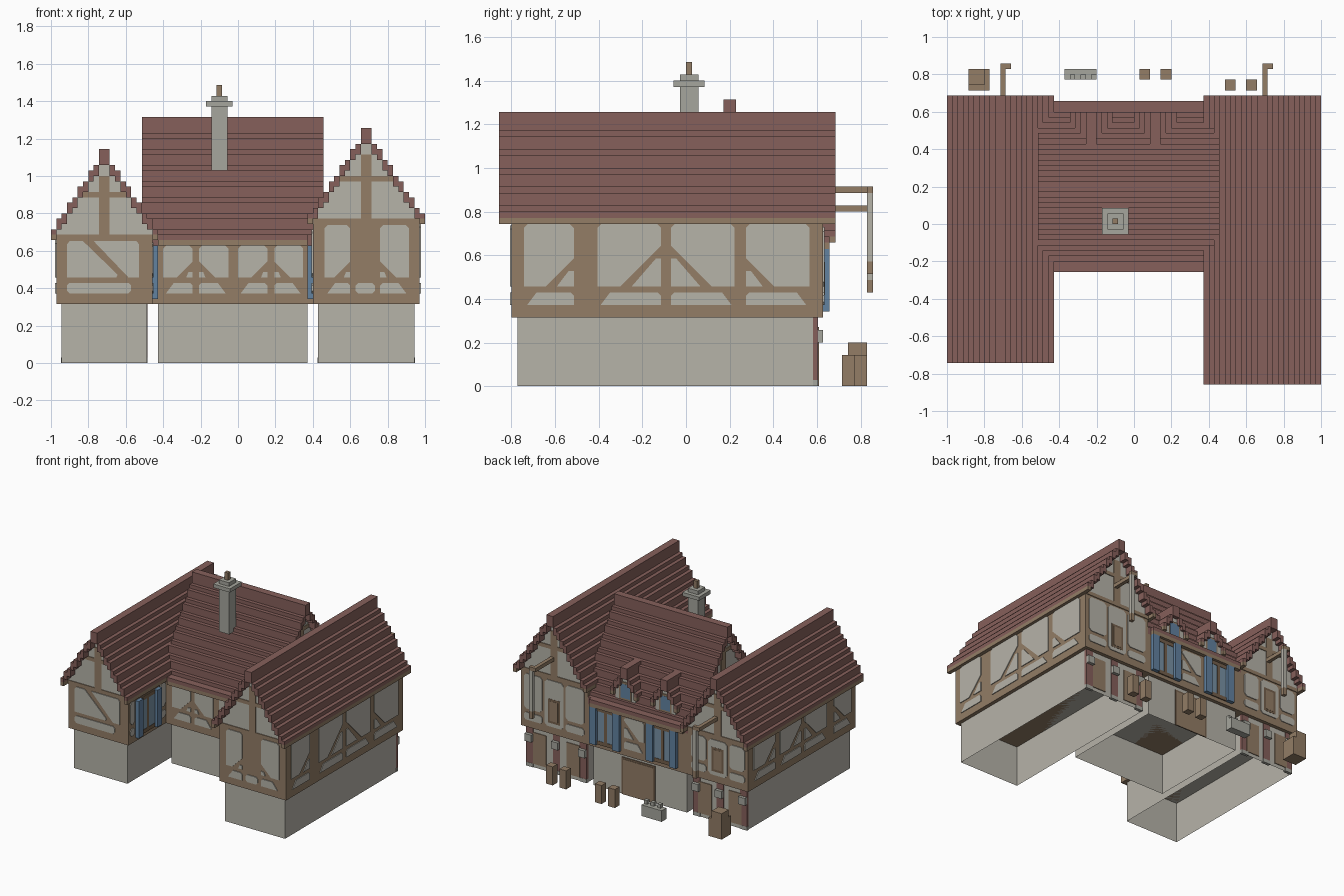
import bpy, bmesh

U = 1 / 35  # one block of the stepped style

old = bpy.data.objects.get("Cube")
if old:
    bpy.data.objects.remove(old)


def material(name, rgb):
    lin = [(c / 255 / 12.92) if c < 11 else ((c / 255 + 0.055) / 1.055) ** 2.4 for c in rgb]
    m = bpy.data.materials.new(name)
    m.use_nodes = True
    m.diffuse_color = (*lin, 1)
    m.node_tree.nodes["Principled BSDF"].inputs["Base Color"].default_value = (*lin, 1)
    return m


ROOF = material("roof tile", (134, 96, 91))
TIMBER = material("timber", (147, 125, 102))
DARK = material("dark timber", (116, 96, 76))
PLASTER = material("plaster", (182, 179, 169))
STONE = material("stone", (166, 166, 157))
BLUE = material("blue paint", (98, 130, 160))
GLASS = material("window glass", (120, 145, 165))


def finish(name, bm, mat):
    bmesh.ops.recalc_face_normals(bm, faces=bm.faces)
    me = bpy.data.meshes.new(name)
    bm.to_mesh(me)
    bm.free()
    me.materials.append(mat)
    ob = bpy.data.objects.new(name, me)
    bpy.context.scene.collection.objects.link(ob)
    return ob


def boxes(name, mat, items, hollow=False):
    """Axis-aligned blocks, each given as x, y and z ranges."""
    bm = bmesh.new()
    for x0, x1, y0, y1, z0, z1 in items:
        vs = bmesh.ops.create_cube(bm, size=1)["verts"]
        for v in vs:
            v.co = [U * (a if c < 0 else b) for c, (a, b) in zip(v.co, ((x0, x1), (y0, y1), (z0, z1)))]
    if hollow:
        bm.normal_update()
        bmesh.ops.delete(bm, geom=[f for f in bm.faces if f.normal.z < -0.9], context="FACES_ONLY")
    return finish(name, bm, mat)


def prism(name, mat, axis, start, end, polys):
    """Extrude (h, z) outlines along an axis."""
    bm = bmesh.new()
    for pts in polys:
        place = lambda c: [bm.verts.new((U * h, U * c, U * z) if axis == "y" else (U * c, U * h, U * z)) for h, z in pts]
        a, b = place(start), place(end)
        n = len(pts)
        bm.faces.new(a)
        bm.faces.new(b[::-1])
        for i in range(n):
            bm.faces.new((a[i], b[i], b[(i + 1) % n], a[(i + 1) % n]))
    return finish(name, bm, mat)


def plates(name, mat, face, polys, thick=0.2):
    axis, at, sign = face
    return prism(name, mat, axis, at, at + sign * thick, polys)


def rect(a, b, c, d):
    return [(a, c), (b, c), (b, d), (a, d)]


def octagon(a, b, c, d, k=0.7):
    return [(a + k, c), (b - k, c), (b, c + k), (b, d - k), (b - k, d), (a + k, d), (a, d - k), (a, c + k)]


def bay(a, b, top, brace=0, rise=20.5):
    """Plaster fields of one wall bay; brace 1 rises along the wall, -1 falls."""
    if not brace:
        return [octagon(a, b, 16, top), octagon(a, b, 13, 15, 0.5)]
    hi, lo = (b, a) if brace > 0 else (a, b)
    s = 1 if brace > 0 else -1
    run = min(abs(b - a) - 1.5, rise - 16)
    return [[(lo, 16), (lo, top - 0.6), (lo + s * 0.6, top), (hi - s * 0.6, top), (hi, top - 0.6),
             (hi, rise), (hi - s * run, 16)],
            [(hi - s * (run - 1.8), 16), (hi, 16), (hi, rise - 2), (hi - s * 0.8, rise - 2)],
            [(lo + s * 0.5, 13), (hi, 13), (hi, 14.5), (hi - s * 0.5, 15), (lo + s * 2, 15)]]


def column_tops(count, peak):
    return [peak] + [peak - 3 - (i // 2) * 3 - i % 2 for i in range(count - 1)]


def stepped_roof(name, axis, centre, count, peak, eave, roof_span, wall_span, eave_span=None):
    """Stair-stepped gable roof, its plaster gable and its gable timbers."""
    tops = [max(t, eave + 2) for t in column_tops(count, peak)]
    bottoms = [t - (3 if i == 0 else 2) for i, t in enumerate(tops)]
    red, brown = [], []
    for i, (lo, hi) in enumerate(zip(bottoms, tops)):
        edge = i == count - 1
        span = eave_span if edge and eave_span else roof_span
        for h in (centre + i, centre - i - 1):
            at = (h, h + 1, *span) if axis == "y" else (*span, h, h + 1)
            if edge:
                brown.append((*at, eave, eave + 1))
                lo = eave + 1
            red.append((*at, lo, hi))
    boxes(name + "_roof", ROOF, red)
    boxes(name + "_eaves", TIMBER, brown)
    right = []
    for i in range(count - 1):
        right += [(i, bottoms[i]), (i + 1, bottoms[i])]
    outline = [(centre + h, z) for h, z in right] + [(centre + count - 1, eave), (centre - count + 1, eave)]
    outline += [(centre - h, z) for h, z in reversed(right[1:])]
    prism(name + "_gable", PLASTER, axis, *wall_span, [outline])
    beams = [rect(centre - 1, centre + 1, eave, bottoms[1]),
             rect(centre - count + 1, centre + count - 1, eave, eave + 1)]
    for z in range(eave + 8, peak - 5, 8):
        half = sum(b >= z + 1 for b in bottoms)
        beams.append(rect(centre - half, centre + half, z, z + 1))
    for at, sign in zip(wall_span, (-1, 1)):
        plates(name + "_gable_beams", TIMBER, (axis, at, sign), beams)


def shuttered_window(name, face, a, b):
    axis, at, sign = face
    leaves = [rect(h, h + 2, 12, 22) for h in (a, b - 2)]
    plates(name + "_shutters", BLUE, face, leaves, 1)
    plates(name + "_glass", GLASS, face, [rect(a + 2, b - 2, 13, 21)])
    mid = (a + b) / 2
    plates(name + "_frame", DARK, face, [rect(mid - 0.4, mid + 0.4, 13, 21),
                                         rect(a + 2, b - 2, 12, 13), rect(a + 2, b - 2, 21, 22)], 0.3)


# Ground floors, open underneath
boxes("right_wing_base", PLASTER, [(15, 33, -27, 21, 0, 11)], True)
boxes("left_wing_base", PLASTER, [(-33, -17, -23, 21, 0, 11)], True)
boxes("hall_base", PLASTER, [(-15, 13, -7, 21, 0, 11)], True)

# Timber upper floors
boxes("right_wing_walls", TIMBER, [(14, 34, -28, 22, 11, 26)])
boxes("left_wing_walls", TIMBER, [(-34, -16, -24, 22, 11, 23)])
boxes("hall_walls", TIMBER, [(-16, 14, -8, 22, 11, 22)])

# Roofs
stepped_roof("right_wing", "y", 24, 11, 44, 26, (-30, 24), (-28, 22))
stepped_roof("left_wing", "y", -25, 10, 40, 23, (-26, 24), (-24, 22))
stepped_roof("hall", "x", 7, 16, 46, 22, (-18, 16), (-16, 14), (-15, 13))

# Plaster fields, front
plates("left_wing_front_panels", PLASTER, ("y", -24, -1), [
    [(-32, 16), (-32, 22.2), (-31.5, 22.8), (-29, 22.8), (-22.5, 16.5), (-22.8, 16)],
    [(-27, 22.8), (-19, 22.8), (-18.5, 22.2), (-18.5, 16), (-20.5, 16)],
    octagon(-32, -20, 13, 15, 0.5)])
plates("hall_front_panels", PLASTER, ("y", -8, -1),
       bay(-14, -8.5, 22, 1, 19) + bay(-7.3, -1.8, 22, -1, 19)
       + bay(0, 5.5, 22, 1, 19) + bay(6.8, 12.2, 22, -1, 19))
plates("right_wing_front_panels", PLASTER, ("y", -28, -1),
       bay(16.2, 21, 25.8, 1, 19) + bay(26.6, 32, 25.8, -1, 19) + [octagon(22, 25.6, 13, 15, 0.5)])

# Plaster fields, outer sides
plates("right_wing_side_panels", PLASTER, ("x", 34, 1),
       bay(-26, -18, 26, 1) + bay(-14.2, -4, 26, 1, 22.5)
       + bay(-2.4, 7.8, 26, -1, 22.5) + bay(9.6, 19.8, 26, -1))
plates("left_wing_side_panels", PLASTER, ("x", -34, -1),
       bay(-22, -14.5, 23, 1) + bay(-11.5, -2, 23, 1, 21)
       + bay(-0.5, 8.5, 23, -1, 21) + bay(10.5, 19.8, 23, -1))

# Inner courtyard walls
for side, at, sign, front, top in (("left", -16, 1, -24, 22.5), ("right", 14, -1, -28, 25)):
    face = ("x", at, sign)
    shuttered_window(side + "_wing_inner_window", face, -21, -11)
    plates(side + "_wing_inner_panels", PLASTER, face, bay(front + 0.7, -21.5, top) + bay(-10.6, -8.3, top))

# Rear walls
shuttered_window("hall_rear_window_a", ("y", 22, 1), 4, 13)
shuttered_window("hall_rear_window_b", ("y", 22, 1), -13, -4)
plates("hall_rear_panels", PLASTER, ("y", 22, 1), bay(-3, 3, 21.5, 1))
for side, c, half, top in (("right", 24, 10, 25.5), ("left", -25, 9, 22.5)):
    face = ("y", 22, 1)
    plates(side + "_wing_rear_panels", PLASTER, face,
           bay(c - half + 1, c - 3.5, top) + bay(c + 3.5, c + half - 1, top)
           + [octagon(c - 2.8, c + 2.8, 13, top)])
    plates(side + "_wing_rear_window", DARK, face, [rect(c - 1.8, c + 1.8, 14, 20.5)], 0.25)
    plates(side + "_wing_rear_window_pane", TIMBER, face, [rect(c - 1.2, c + 1.2, 14.6, 19.9)], 0.3)
    # Ground floor pillars with stone caps, and shopfront doors
    spots = (c - half + 2, c, c + half - 2)
    boxes(side + "_wing_pillars", ROOF, [(h - 1.05, h + 1.05, 20.4, 21.15, 1, 11) for h in spots])
    boxes(side + "_wing_pillar_caps", STONE, [(h - 1, h + 1, 20.5, 22, 7, 9) for h in spots]
          + [(h - 1.1, h + 1.1, 20.4, 21.2, 0, 1) for h in spots])
    plates(side + "_wing_rear_doors", TIMBER, ("y", 21, 1),
           [rect(c + s * half / 2 - 2, c + s * half / 2 + 2, 1, 9.5) for s in (-1, 1)])
plates("hall_door_frame", DARK, ("y", 21, 1), [rect(-5.5, 4.5, 0, 10)])
plates("hall_door", TIMBER, ("y", 21, 1), [rect(-5, 4, 0, 9.5)], 0.3)

# Dormers on the rear roof slope
for label, c in (("a", 4), ("b", -8)):
    name = "dormer_" + label
    stepped_roof(name, "y", c, 4, 34, 26, (11, 21), (11, 20))
    boxes(name + "_cheeks", PLASTER, [(c - 3, c + 3, 14, 20, 23, 27)])
    face = ("y", 20, 1)
    plates(name + "_wall", PLASTER, face, [rect(c - 3, c + 3, 24, 28.5)], 0.25)
    plates(name + "_frame", TIMBER, face, [rect(c - 1.8, c + 1.8, 25, 29.8)], 0.3)
    plates(name + "_glass", BLUE, face, [rect(c - 1.4, c + 1.4, 25.5, 29.3)], 0.34)

# Chimney
boxes("chimney", STONE, [(-5, -2, -1, 2, 36, 50), (-6, -1, -2, 3, 48, 49)])
boxes("chimney_pot", TIMBER, [(-4, -3, 0, 1, 50, 52)])

# Hanging poles on brackets
for side, x, z in (("right", 24, 31), ("left", -25, 28)):
    boxes(side + "_bracket", TIMBER, [(x, x + 1, 22, 30, z, z + 1), (x + 1, x + 2, 29, 30, z, z + 1),
                                      (x + 1, x + 2, 29, 30, z - 13, z - 11)])
    boxes(side + "_hanging_pole", PLASTER, [(x + 1, x + 2, 29, 30, z - 11, z)])

# Yard goods
boxes("crates", TIMBER, [(-31, -27, 25, 29, 0, 5), (-31, -28, 26, 29, 5, 7)])
boxes("barrels", TIMBER, [(x, x + 2, y, y + 2, 0, 5) for x, y in ((1, 27), (5, 27), (17, 25), (21, 25))])
boxes("trough", STONE, [(-13, -7, 27, 29, 0, 3)] + [(x, x + 1, 27, 28, 3, 4) for x in (-12, -10, -8)])
